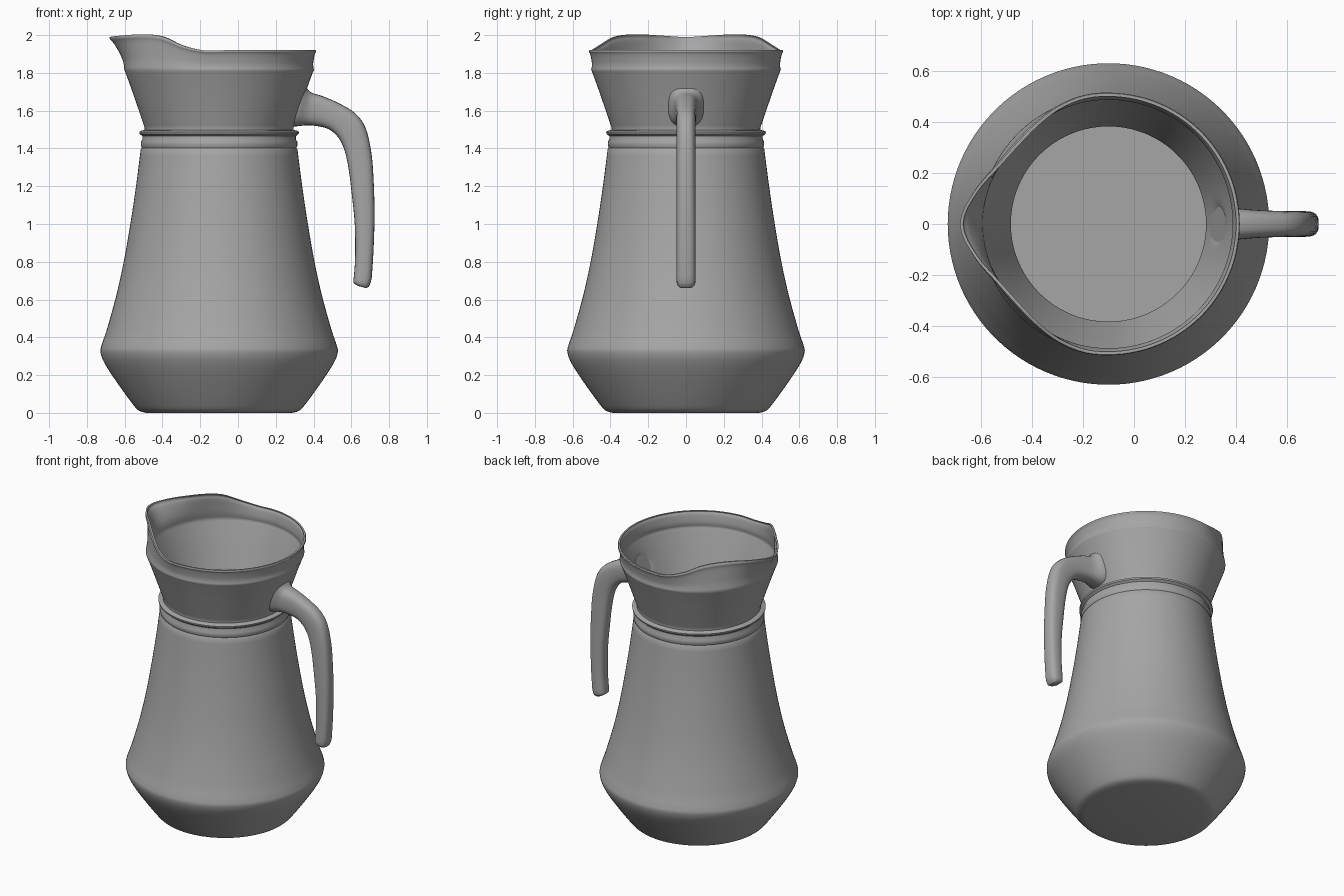
import bpy, bmesh, math

cube = bpy.data.objects.get("Cube")
if cube:
    bpy.data.objects.remove(cube)

AXIS_X = -0.10     # jug axis
SEGS = 108
WALL = 0.012

grey = bpy.data.materials.new("plain grey")
grey.use_nodes = True
grey.diffuse_color = (0.38, 0.38, 0.38, 1)
grey.node_tree.nodes["Principled BSDF"].inputs["Base Color"].default_value = grey.diffuse_color


def smooth_path(points, steps):
    """Pass a smooth curve through tuples of any size."""
    out = []
    for i in range(len(points) - 1):
        a, b, c = points[max(i - 1, 0)], points[i], points[i + 1]
        d = points[min(i + 2, len(points) - 1)]
        for s in range(steps):
            t = s / steps
            out.append(tuple(
                0.5 * (2 * q + (r - p) * t + (2 * p - 5 * q + 4 * r - v) * t * t
                       + (3 * q - p - 3 * r + v) * t ** 3)
                for p, q, r, v in zip(a, b, c, d)))
    return out + [points[-1]]


def loft(name, rings):
    """Skin closed rings of points and cap both ends."""
    bm = bmesh.new()
    loops = [[bm.verts.new(p) for p in ring] for ring in rings]
    for a, b in zip(loops, loops[1:]):
        n = len(a)
        for i in range(n):
            j = (i + 1) % n
            bm.faces.new((a[i], a[j], b[j], b[i]))
    bm.faces.new(loops[0])
    bm.faces.new(loops[-1])
    bmesh.ops.recalc_face_normals(bm, faces=bm.faces)
    mesh = bpy.data.meshes.new(name)
    bm.to_mesh(mesh)
    bm.free()
    mesh.materials.append(grey)
    obj = bpy.data.objects.new(name, mesh)
    bpy.context.collection.objects.link(obj)
    bpy.ops.object.select_all(action="DESELECT")
    obj.select_set(True)
    bpy.context.view_layer.objects.active = obj
    bpy.ops.object.shade_smooth_by_angle(angle=math.radians(40))
    return obj


# Profile sections as (radius, height)
belly = smooth_path([(0.385, 0.0), (0.425, 0.012), (0.46, 0.05), (0.54, 0.16),
                     (0.605, 0.26), (0.628, 0.32), (0.622, 0.36), (0.595, 0.44),
                     (0.545, 0.62), (0.505, 0.80), (0.47, 1.0), (0.44, 1.2),
                     (0.415, 1.395)], 4)
collar = [(0.409, 1.403), (0.414, 1.415), (0.414, 1.435), (0.406, 1.45),
          (0.406, 1.465), (0.421, 1.477), (0.423, 1.488), (0.412, 1.494), (0.394, 1.498)]
neck = smooth_path([(0.394, 1.51), (0.428, 1.61), (0.466, 1.72), (0.497, 1.805)], 6)
lip = smooth_path([(0.502, 1.815), (0.498, 1.84), (0.50, 1.865), (0.507, 1.90),
                   (0.514, 1.912), (0.511, 1.92)], 3)

# Spout offsets (outward, upward), spaced from the tip round to the plain rim
spout = smooth_path([(0.03, 0.077), (0.07, 0.07), (0.03, 0.077), (-0.015, 0.083),
                     (-0.032, 0.083), (-0.027, 0.069), (-0.011, 0.027),
                     (0, 0), (0, 0)], 4)[4:]


def jug_ring(radius, height, inside=False):
    """Ring that blends from round to the poured lip near the top."""
    t = max(0.0, min(1.0, (height - 1.81) / 0.11))
    ring = []
    for i in range(SEGS):
        a = 2 * math.pi * i / SEGS
        out, up = spout[min(i, SEGS - i, len(spout) - 1)]
        r = radius + out * t ** 1.5
        x, y = -r * math.cos(a), r * math.sin(a)
        if inside and x > 0:      # hollow behind the handle root
            x += 0.045 * math.exp(-(y * y + (height - 1.65) ** 2) / 0.0022)
        ring.append((AXIS_X + x, y, height + up * t))
    return ring


outer = belly + collar + neck + lip
inner = [(r - WALL, max(z, 0.015)) for r, z in reversed(belly[6:] + neck + lip)]
loft("jug_body", [jug_ring(r, z) for r, z in outer]
     + [jug_ring(r, z, True) for r, z in inner])

# Handle stations: upper x, z, lower x, z, half width
stations = smooth_path([
    (0.355, 1.735, 0.295, 1.515, 0.095), (0.385, 1.698, 0.36, 1.522, 0.068),
    (0.45, 1.676, 0.42, 1.518, 0.058), (0.537, 1.638, 0.484, 1.50, 0.053),
    (0.622, 1.585, 0.535, 1.452, 0.051), (0.675, 1.51, 0.567, 1.38, 0.05),
    (0.705, 1.385, 0.588, 1.275, 0.05), (0.717, 1.25, 0.602, 1.16, 0.05),
    (0.723, 1.05, 0.618, 1.0, 0.05), (0.717, 0.85, 0.62, 0.82, 0.05),
    (0.708, 0.715, 0.611, 0.70, 0.05)], 4)
stations += [(0.703, 0.69, 0.612, 0.688, 0.049), (0.693, 0.668, 0.622, 0.68, 0.044),
             (0.68, 0.66, 0.635, 0.672, 0.032)]


def power(v):
    return math.copysign(abs(v) ** 0.72, v)


def handle_ring(ux, uz, lx, lz, width, n=24):
    ring = []
    for i in range(n):
        a = 2 * math.pi * i / n
        k, s = power(math.cos(a)), power(math.sin(a))
        ring.append(((ux + lx) / 2 + k * (ux - lx) / 2, width * s,
                     (uz + lz) / 2 + k * (uz - lz) / 2))
    return ring


handle_rings = [handle_ring(*s) for s in stations]
# Seat the root on the curved neck wall
handle_rings[0] = [
    (AXIS_X + math.sqrt((0.394 + (z - 1.51) * 0.345) ** 2 - y * y) - 0.005, y, z)
    for x, y, z in handle_rings[0]]
loft("handle", handle_rings)
